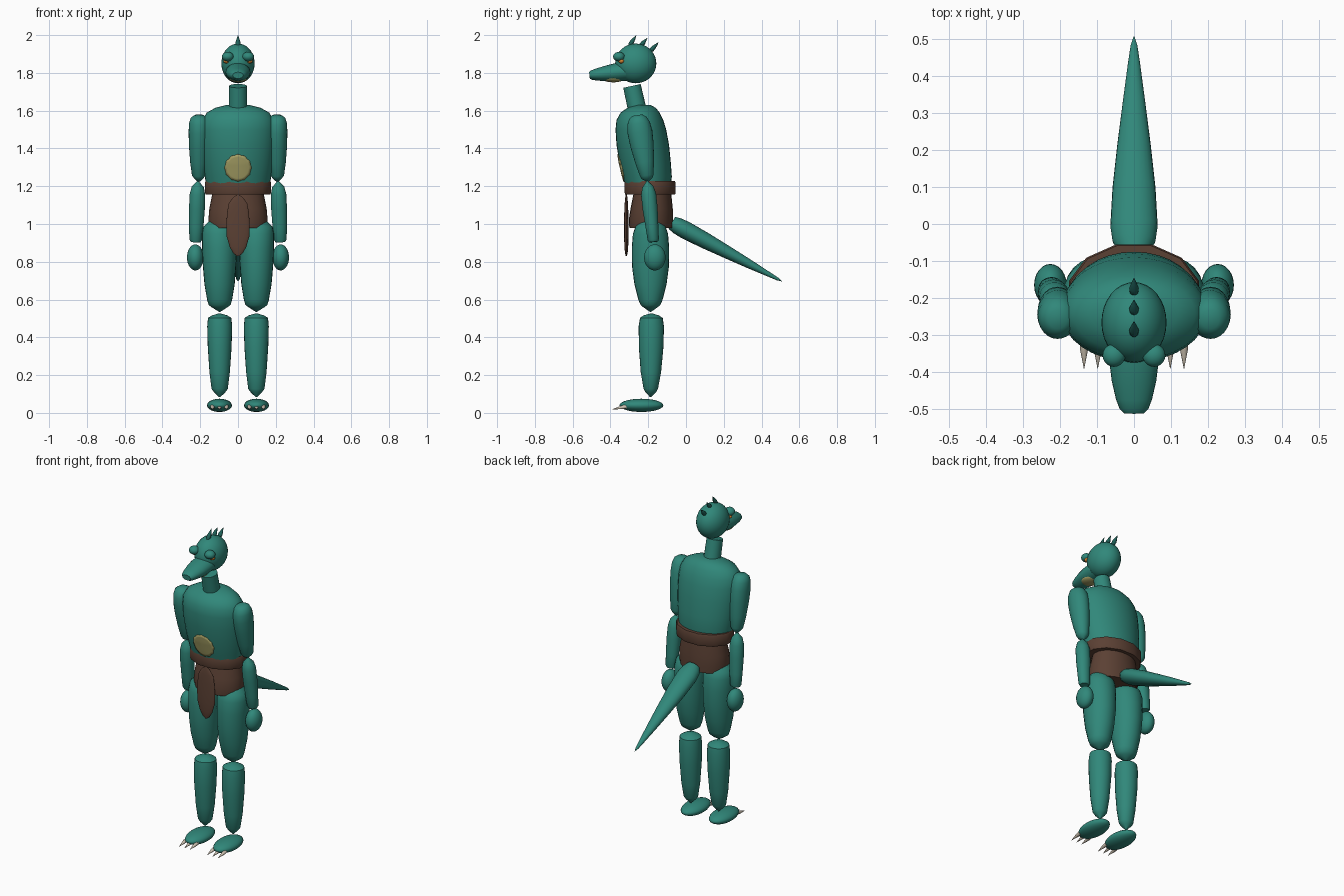
import bpy, bmesh, math
from mathutils import Vector


def colour(name, rgb):
    m = bpy.data.materials.new(name)
    m.diffuse_color = (*rgb, 1)
    return m


TEAL = colour("teal skin", (0.030, 0.245, 0.195))
DARK = colour("dark teal crest", (0.014, 0.12, 0.10))
BROWN = colour("brown leather", (0.105, 0.052, 0.034))
SAND = colour("pale belly", (0.38, 0.35, 0.13))
BONE = colour("bone claw", (0.62, 0.55, 0.45))
AMBER = colour("amber eye", (0.65, 0.22, 0.03))


def finish(name, bm, mat, angle=45):
    bmesh.ops.recalc_face_normals(bm, faces=bm.faces[:])
    me = bpy.data.meshes.new(name)
    bm.to_mesh(me)
    bm.free()
    me.materials.append(mat)
    ob = bpy.data.objects.new(name, me)
    bpy.context.collection.objects.link(ob)
    bpy.ops.object.select_all(action='DESELECT')
    ob.select_set(True)
    bpy.context.view_layer.objects.active = ob
    bpy.ops.object.shade_smooth_by_angle(angle=math.radians(angle))
    return ob


def loft(name, a, b, rings, mat, sides=24, turn=0.0):
    """Elliptical rings (t, rx, ry[, shift]) along the line a to b."""
    a, b = Vector(a), Vector(b)
    w = (b - a).normalized()
    u = Vector((1, 0, 0))
    u = (u - w * u.dot(w)).normalized()
    v = w.cross(u)
    bm = bmesh.new()
    loops = []
    for t, rx, ry, *shift in rings:
        c = a.lerp(b, t) + v * (shift[0] if shift else 0)
        loops.append([bm.verts.new(c + u * rx * math.cos(k) + v * ry * math.sin(k))
                      for k in (turn + math.tau * i / sides for i in range(sides))])
    for p, q in zip(loops, loops[1:]):
        for i in range(sides):
            j = (i + 1) % sides
            bm.faces.new((p[i], p[j], q[j], q[i]))
    bm.faces.new(loops[0])
    bm.faces.new(loops[-1])
    return finish(name, bm, mat)


def ball(name, c, r, mat, seg=24):
    bm = bmesh.new()
    bmesh.ops.create_uvsphere(bm, u_segments=seg, v_segments=seg // 2 + 2, radius=1)
    for vert in bm.verts:
        vert.co = Vector([vert.co[i] * r[i] + c[i] for i in range(3)])
    return finish(name, bm, mat)


# torso: (height, centre y, half width, half depth)
TORSO = [(1.19, -.200, .165, .118), (1.25, -.205, .176, .130), (1.32, -.216, .187, .136),
         (1.42, -.229, .195, .139), (1.50, -.239, .197, .134), (1.55, -.244, .190, .124),
         (1.59, -.243, .165, .103), (1.615, -.235, .120, .075), (1.63, -.228, .060, .040)]
loft("torso", (0, 0, 0), (0, 0, 1), [(z, rx, ry, y) for z, y, rx, ry in TORSO], TEAL, 32)


def torso_front(x, z):
    for (z0, *p), (z1, *q) in zip(TORSO, TORSO[1:]):
        if z <= z1:
            f = (z - z0) / (z1 - z0)
            y, rx, ry = [m + (n - m) * f for m, n in zip(p, q)]
            return y - ry * math.sqrt(1 - (x / rx) ** 2)


# belly patch hugging the torso front, with a scalloped rim
bm = bmesh.new()
N = 48
rows = []
for ring in range(1, 6):
    row = []
    for i in range(N):
        k = math.tau * i / N
        r = 0.07 * ring / 5 * (1 + 0.03 * math.cos(12 * k) * (ring == 5))
        x, z = r * math.cos(k), 1.297 + r * math.sin(k)
        row.append(bm.verts.new((x, torso_front(x, z) - 0.004, z)))
    rows.append(row)
bm.faces.new(rows[0])
for p, q in zip(rows, rows[1:]):
    for i in range(N):
        bm.faces.new((p[i], p[(i + 1) % N], q[(i + 1) % N], q[i]))
patch = finish("belly_patch", bm, SAND)
solid = patch.modifiers.new("thickness", 'SOLIDIFY')
solid.thickness = 0.006

# belt, hip wrap and hanging cloth
loft("belt", (0, -.19, 1.155), (0, -.19, 1.228),
     [(0, .177, .136), (.15, .182, .14), (.85, .182, .14), (1, .177, .136)],
     BROWN, 12, math.pi / 12)
loft("hip_wrap", (0, 0, 0), (0, 0, 1),
     [(.98, .152, .115, -.185), (1.02, .157, .117, -.186), (1.08, .152, .112, -.182),
      (1.16, .136, .100, -.178)], BROWN)
loft("loincloth", (0, -.316, .83), (0, -.316, 1.155),
     [(0, .006, .003), (.05, .026, .007), (.15, .044, .010), (.32, .060, .012),
      (.5, .062, .012), (.7, .058, .011), (.85, .050, .009), (.95, .028, .006),
      (1, .006, .003)], BROWN)

# tail
loft("tail", (0, -.075, 1.006), (0, .507, .697),
     [(0, .042, .036), (.05, .058, .044), (.12, .064, .047), (.3, .058, .043),
      (.5, .045, .034), (.7, .030, .024), (.88, .016, .013), (.96, .009, .008),
      (1, .001, .001)], TEAL)

# neck and head
loft("neck", (0, -.257, 1.60), (0, -.286, 1.731), [(0, .049, .049), (1, .047, .047)], TEAL)
ball("head", (0, -.266, 1.850), (.088, .109, .105), TEAL, 32)
loft("snout", (0, -.32, 1.808), (0, -.511, 1.787),
     [(0, .064, .050), (.3, .066, .048), (.55, .060, .041), (.8, .049, .032),
      (.94, .039, .025), (1, .028, .017)], TEAL)
ball("lower_jaw", (0, -.385, 1.772), (.050, .060, .022), SAND)
for i, (y, z, ty, tz) in enumerate([(-.302, 1.938, -.263, 2.0), (-.244, 1.938, -.205, 1.985),
                                    (-.192, 1.912, -.145, 1.962)]):
    loft(f"crest_spike_{i + 1}", (0, y, z), (0, ty, tz),
         [(0, .006, .006), (.2, .012, .012), (.4, .013, .012), (.7, .007, .007),
          (1, .0005, .0005)], DARK, 12)

# paired parts
for side, s in (("left", 1), ("right", -1)):
    ball(f"{side}_brow", (s * .054, -.355, 1.886), (.031, .031, .025), TEAL, 20)
    ball(f"{side}_eye", (s * .060, -.342, 1.862), (.018, .016, .012), AMBER, 16)
    loft(f"{side}_upper_arm", (s * .208, -.202, 1.222), (s * .206, -.258, 1.576),
         [(0, .003, .003), (.06, .026, .030), (.1, .036, .036), (.3, .046, .050),
          (.55, .053, .062), (.75, .055, .066), (.88, .053, .060), (.96, .044, .046),
          (1, .024, .026)], TEAL)
    loft(f"{side}_forearm", (s * .224, -.172, .905), (s * .212, -.205, 1.228),
         [(0, .026, .024), (.04, .034, .030), (.25, .038, .034), (.55, .042, .040),
          (.78, .041, .040), (.9, .032, .030), (1, .003, .003)], TEAL)
    ball(f"{side}_hand", (s * .226, -.165, .823), (.044, .057, .069), TEAL)
    loft(f"{side}_thigh", (s * .097, -.188, .535), (s * .099, -.188, 1.02),
         [(0, .003, .003), (.05, .042, .038), (.075, .058, .052), (.13, .066, .064),
          (.3, .080, .085), (.5, .088, .098), (.7, .092, .099), (.85, .092, .093),
          (.93, .084, .080), (1, .050, .050)], TEAL)
    loft(f"{side}_shin", (s * .097, -.187, .083), (s * .097, -.183, .525),
         [(0, .003, .003), (.06, .030, .028), (.1, .043, .038), (.3, .054, .054),
          (.6, .063, .065), (.85, .066, .067), (.95, .062, .060), (.98, .040, .040),
          (1, .010, .010)], TEAL)
    ball(f"{side}_foot", (s * .098, -.236, .040), (.066, .116, .035), TEAL)
    for i in (-1, 0, 1):
        x = s * .098 + i * .037
        loft(f"{side}_claw_{i + 2}", (x, -.315, .034), (x, -.390, .019),
             [(0, .011, .011), (.3, .011, .010), (1, .0008, .0008)], BONE, 10)
